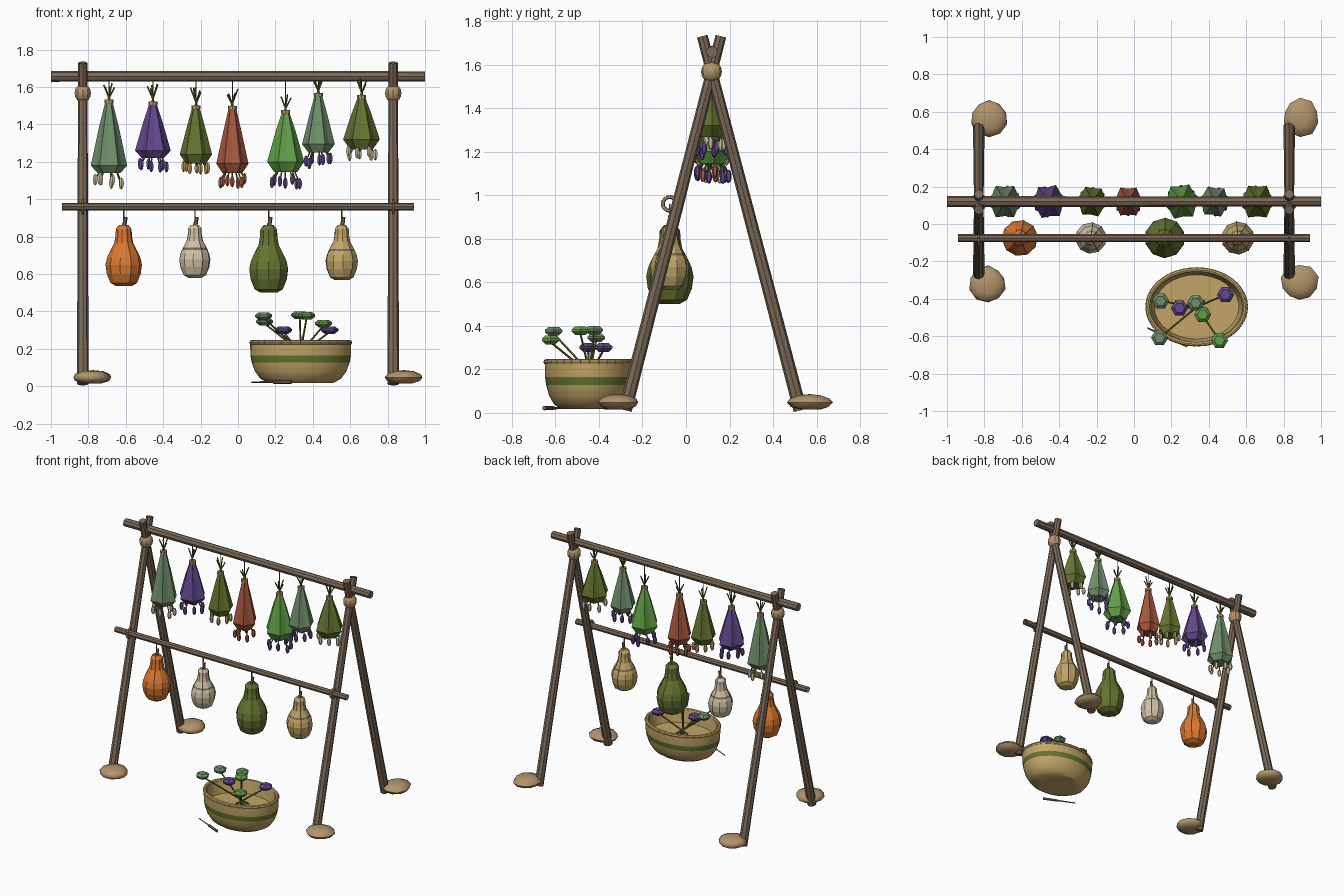
import bpy, bmesh, math, random
from mathutils import Vector

random.seed(4)
if "Cube" in bpy.data.objects:
    bpy.data.objects.remove(bpy.data.objects["Cube"])


def material(name, rgb):
    col = [(c / 255 / 12.92 if c < 11 else ((c / 255 + 0.055) / 1.055) ** 2.4) for c in rgb] + [1]
    m = bpy.data.materials.new(name)
    m.use_nodes = True
    m.diffuse_color = col
    m.node_tree.nodes["Principled BSDF"].inputs["Base Color"].default_value = col
    return m


wood = material("weathered wood", (124, 105, 88))
tan = material("tan stone and rope", (178, 148, 108))
sage = material("sage green", (112, 143, 108))
purple = material("lavender purple", (100, 72, 142))
olive = material("olive green", (100, 116, 48))
rust = material("rust red", (166, 88, 62))
leaf = material("leaf green", (98, 160, 72))
orange = material("orange", (220, 120, 48))
cream = material("cream", (210, 196, 168))
straw = material("straw", (194, 166, 104))


def finish(bm, name, mats, smooth=0):
    bmesh.ops.recalc_face_normals(bm, faces=bm.faces)
    me = bpy.data.meshes.new(name)
    bm.to_mesh(me)
    bm.free()
    for m in mats:
        me.materials.append(m)
    ob = bpy.data.objects.new(name, me)
    bpy.context.collection.objects.link(ob)
    if smooth:
        bpy.ops.object.select_all(action="DESELECT")
        ob.select_set(True)
        bpy.context.view_layer.objects.active = ob
        bpy.ops.object.shade_smooth_by_angle(angle=math.radians(smooth))
    return ob


def lathe(name, profile, sides, mats, loc=(0, 0, 0), squash=1, star=1, turn=0, band=None, smooth=0):
    """Spin (radius, z) points; star pulls in every second side; band colours a height range."""
    bm = bmesh.new()
    rings = []
    for r, z in profile:
        ring = []
        for i in range(sides):
            a = turn + math.tau * i / sides
            q = r * (star if i % 2 else 1)
            ring.append(bm.verts.new((loc[0] + q * math.cos(a), loc[1] + q * squash * math.sin(a), loc[2] + z)))
        rings.append(ring)
    for lo, hi in zip(rings, rings[1:]):
        for i in range(sides):
            j = (i + 1) % sides
            bm.faces.new((lo[i], lo[j], hi[j], hi[i]))
    bm.faces.new(rings[0])
    bm.faces.new(rings[-1])
    if band:
        for f in bm.faces:
            z = f.calc_center_median().z - loc[2]
            if band[0] < z < band[1] and abs(f.normal.z) < 0.9:
                f.material_index = 1
    return finish(bm, name, mats, smooth)


def add_rod(bm, a, b, r1, r2, sides=5, caps=True):
    a, b = Vector(a), Vector(b)
    d = b - a
    geo = bmesh.ops.create_cone(bm, cap_ends=caps, segments=sides, radius1=r1, radius2=r2, depth=d.length)
    for v in geo["verts"]:
        v.co = d.to_track_quat("Z", "Y") @ v.co + (a + b) / 2


def rods(name, ends, r1, r2, mat, sides=5, caps=True):
    bm = bmesh.new()
    for a, b in ends:
        add_rod(bm, a, b, r1, r2, sides, caps)
    return finish(bm, name, [mat])


def blobs(name, centres, size, mat, u=6, v=5, smooth=0):
    bm = bmesh.new()
    for c in centres:
        geo = bmesh.ops.create_uvsphere(bm, u_segments=u, v_segments=v, radius=1)
        for vert in geo["verts"]:
            vert.co = Vector([vert.co[k] * size[k] + c[k] for k in range(3)])
    return finish(bm, name, [mat], smooth)


# Trestle frame: crossed legs, rope knots and two rails
ROW_Y, RAIL_Y, RAIL_Z = 0.12, -0.075, 0.96
for side, x in (("right", -0.83), ("left", 0.83)):
    for part, foot, top in (("front", -0.28, 0.16), ("back", 0.525, 0.075)):
        rods(f"{side}_{part}_leg", [((x, foot, 0.012), (x, top, 1.73))], 0.031, 0.025, wood, 8)
    blobs(f"{side}_top_lashing", [(x, 0.117, 1.567)], (0.046, 0.048, 0.05), tan, 10, 8, 30)
    lash = bmesh.new()
    ring = [Vector((x, RAIL_Y + 0.032 * math.cos(t * math.tau / 12), RAIL_Z + 0.032 * math.sin(t * math.tau / 12)))
            for t in range(12)]
    for p, q in zip(ring, ring[1:] + ring[:1]):
        add_rod(lash, p, q, 0.009, 0.009, 6)
    finish(lash, f"{side}_rail_lashing", [tan])
rods("top_rail", [((-1, ROW_Y, 1.657), (1, ROW_Y, 1.657))], 0.029, 0.027, wood, 8)
rods("lower_rail", [((-0.942, RAIL_Y, RAIL_Z), (0.942, RAIL_Y, RAIL_Z))], 0.021, 0.021, wood, 8, False)

# Foot stones
for name, x, y in (("back_right", -0.775, 0.565), ("front_right", -0.78, -0.318),
                   ("back_left", 0.888, 0.572), ("front_left", 0.882, -0.315)):
    bm = bmesh.new()
    bmesh.ops.create_icosphere(bm, subdivisions=2, radius=1)
    p, q = random.uniform(0, 6), random.uniform(0, 6)
    for v in bm.verts:
        k = 1 + 0.07 * math.sin(2.3 * v.co.x + p) + 0.07 * math.cos(2.7 * v.co.y + q)
        v.co = Vector((x + v.co.x * 0.098 * k, y + v.co.y * 0.098 * k, 0.048 + max(v.co.z, -0.85) * 0.038))
    finish(bm, f"{name}_stone", [tan], 40)

# Hanging herb bundles: x, neck z, widest z, bottom z, radius, colour, blossom colour, blossom tip z
bundles = [(-0.69, 1.52, 1.18, 1.14, 0.097, sage, cream, 1.05),
           (-0.455, 1.51, 1.26, 1.22, 0.096, purple, purple, 1.14),
           (-0.225, 1.49, 1.24, 1.19, 0.087, olive, straw, 1.12),
           (-0.03, 1.487, 1.19, 1.14, 0.086, rust, rust, 1.05),
           (0.255, 1.465, 1.2, 1.145, 0.1, leaf, purple, 1.05),
           (0.43, 1.556, 1.295, 1.25, 0.088, sage, purple, 1.16),
           (0.66, 1.545, 1.32, 1.267, 0.098, olive, cream, 1.2)]
for n, (x, neck, wide, low, r, col, bloom, tip) in enumerate(bundles, 1):
    here = (x, ROW_Y, 0)
    lathe(f"herb_bundle_{n}", [(r * 0.62, low), (r, wide), (r * 0.55, wide + (neck - wide) * 0.6), (0.02, neck)],
          12, [col], here, star=0.8, turn=0.12 * (n % 3 - 1))
    lathe(f"bundle_tie_{n}", [(0.024, neck - 0.008), (0.024, neck + 0.012)], 8, [tan], here)
    twigs = []
    for i in range(5):
        a = math.tau * i / 5 + n
        c, s = math.cos(a), math.sin(a)
        twigs.append(((x - 0.01 * c, ROW_Y - 0.01 * s, neck),
                      (x + 0.03 * c, ROW_Y + 0.03 * s, neck + random.uniform(0.07, 0.11))))
    rods(f"bundle_twigs_{n}", twigs, 0.005, 0.004, olive)
    rods(f"bundle_string_{n}", [((x, ROW_Y, neck), (x, ROW_Y, 1.64))], 0.003, 0.003, wood)
    heads, stalks = [], []
    for i in range(7):
        a = math.tau * i / 7 + 0.5 * n
        px, py = x + 0.76 * r * math.cos(a), ROW_Y + 0.76 * r * math.sin(a)
        z = tip + 0.03 + random.uniform(0, 0.03)
        heads.append((px, py, z))
        stalks.append(((x + 0.5 * (px - x), ROW_Y + 0.5 * (py - ROW_Y), low + 0.03), (px, py, z)))
    blobs(f"bundle_blossoms_{n}", heads, (0.014, 0.014, 0.031), bloom)
    rods(f"blossom_stalks_{n}", stalks, 0.004, 0.004, olive)

# Hanging gourds: x, bottom z, radius, colour, whether banded
gourd_shape = [(0.42, 0), (0.72, 0.05), (0.93, 0.2), (1, 0.35), (0.92, 0.46), (0.82, 0.53), (0.75, 0.57),
               (0.52, 0.7), (0.44, 0.83), (0.43, 0.93), (0.25, 1)]
gourds = [(-0.61, 0.535, 0.097, orange, False), (-0.23, 0.58, 0.084, cream, True),
          (0.165, 0.5, 0.108, olive, False), (0.555, 0.567, 0.089, straw, True)]
for n, (x, low, r, col, banded) in enumerate(gourds, 1):
    h = 0.862 - low
    pts = [(r * a, low + h * b) for a, b in gourd_shape]
    lathe(f"gourd_{n}", pts, 10, [col, wood], (x, RAIL_Y, 0), turn=0.1 * n,
          band=(low + h * 0.53, low + h * 0.57) if banded else None)
    rods(f"gourd_stem_{n}", [((x, RAIL_Y, 0.855), (x + 0.012, RAIL_Y, 0.905))], 0.013, 0.008, wood, 6)
    rods(f"gourd_string_{n}", [((x, RAIL_Y, 0.88), (x, RAIL_Y, RAIL_Z))], 0.004, 0.004, wood)
    cords = []
    for k in range(4):
        a = 0.1 * n + math.tau * (2 + 3 * k) / 10
        line = [(x + q * math.cos(a), RAIL_Y + q * math.sin(a), z) for q, z in pts[1:]]
        cords += list(zip(line, line[1:]))
    rods(f"gourd_cords_{n}", cords, 0.0018, 0.0018, wood, 4)

# Oval basket with a painted band and raised rim
BX, BY, OVAL = 0.335, -0.443, 0.76
lathe("basket", [(0.175, 0.018), (0.215, 0.04), (0.245, 0.08), (0.262, 0.128), (0.269, 0.165), (0.27, 0.235),
                 (0.245, 0.235), (0.226, 0.15)], 32, [straw, olive], (BX, BY, 0), OVAL, band=(0.13, 0.164), smooth=35)
for f in bpy.data.objects["basket"].data.polygons:
    if f.center.x ** 2 >= 0 and math.hypot(f.center.x - BX, (f.center.y - BY) / OVAL) < 0.25 and f.center.z > 0.1:
        f.material_index = 0
rim = bmesh.new()
loop = [(BX + 0.262 * math.cos(t * math.tau / 32), BY + 0.262 * OVAL * math.sin(t * math.tau / 32), 0.234)
        for t in range(32)]
for p, q in zip(loop, loop[1:] + loop[:1]):
    add_rod(rim, p, q, 0.013, 0.013, 8)
finish(rim, "basket_rim", [straw], 40)

# Cut flowers standing in the basket
flowers = [(0.137, -0.608, 0.375, sage), (0.142, -0.412, 0.345, sage), (0.243, -0.45, 0.3, purple),
           (0.33, -0.422, 0.38, sage), (0.49, -0.378, 0.3, purple), (0.367, -0.485, 0.377, leaf),
           (0.457, -0.622, 0.335, leaf)]
for n, (x, y, z, col) in enumerate(flowers, 1):
    lathe(f"flower_head_{n}", [(0.026, -0.02), (0.046, -0.004), (0.046, 0.006), (0.028, 0.02)], 6, [col], (x, y, z))
    base = (BX + 0.2 * (BX - x), BY + 0.2 * (BY - y), 0.152)
    rods(f"flower_stem_{n}", [(base, (x, y, z - 0.01))], 0.006, 0.005, olive)

# Small knife on the ground
a, m, b = (0.072, -0.556, 0.022), (0.19, -0.609, 0.022), (0.286, -0.652, 0.022)
rods("knife_blade", [(a, m)], 0.004, 0.006, wood, 4)
rods("knife_handle", [(m, b)], 0.009, 0.01, wood, 6)
